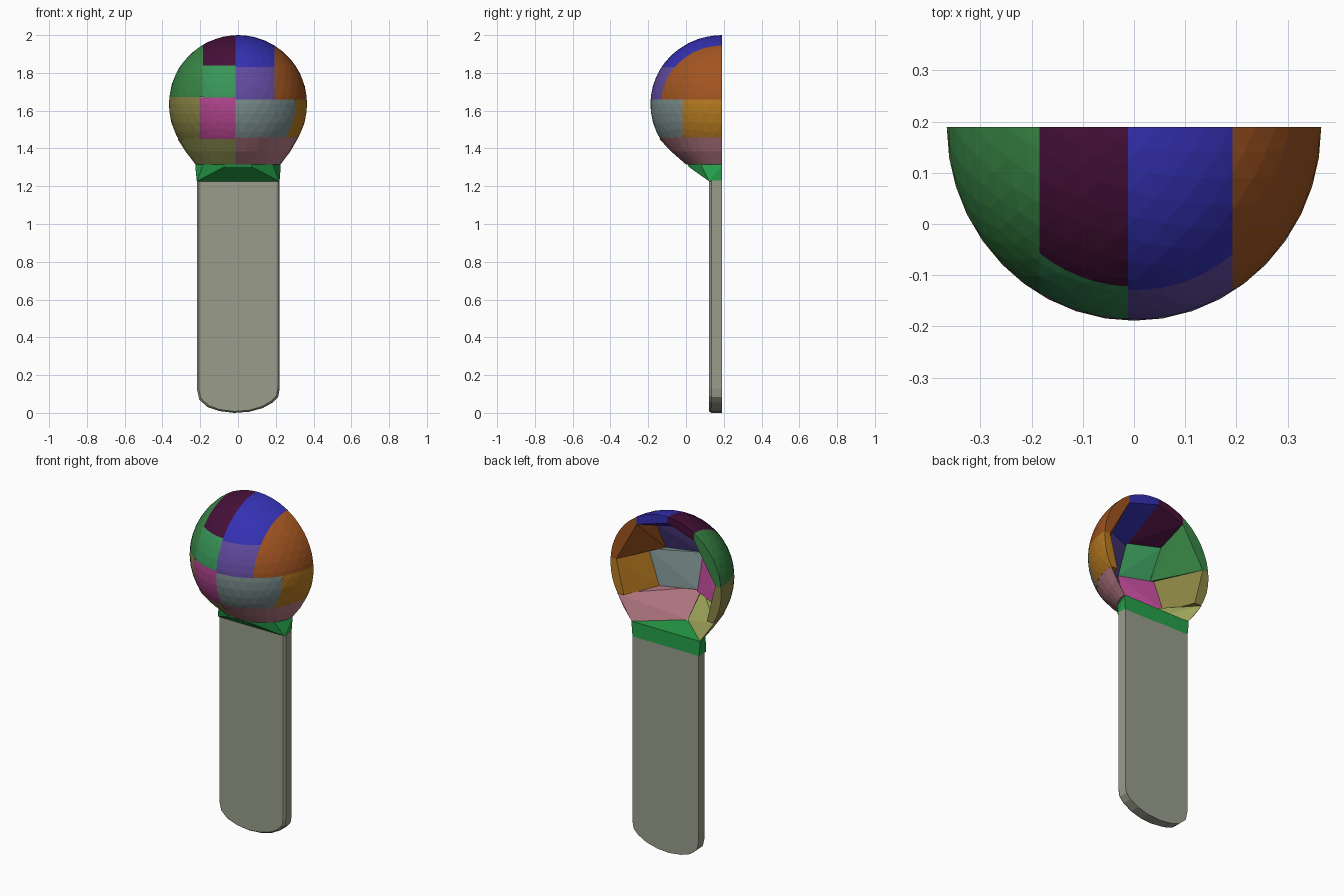
import bpy, bmesh, math
from mathutils import Vector

if "Cube" in bpy.data.objects:
    bpy.data.objects.remove(bpy.data.objects["Cube"])

CENTRE = Vector((0, 0.19, 1.635))
BACK = 0.19
RADII = Vector((0.366, 0.379, 0.365))


def finish(name, bm, colour=None):
    """Wrap the points in a flat-faced convex solid and make it an object."""
    pts = [v.co.copy() for v in bm.verts]
    bm.free()
    hull = bmesh.new()
    for p in pts:
        hull.verts.new(p)
    bmesh.ops.remove_doubles(hull, verts=hull.verts, dist=0.002)
    out = bmesh.ops.convex_hull(hull, input=hull.verts)
    junk = list({g for g in out["geom_interior"] + out["geom_unused"]
                 if isinstance(g, bmesh.types.BMVert)})
    bmesh.ops.delete(hull, geom=junk, context='VERTS')
    bmesh.ops.dissolve_limit(hull, angle_limit=math.radians(1),
                             verts=hull.verts, edges=hull.edges)
    bmesh.ops.recalc_face_normals(hull, faces=hull.faces)
    mesh = bpy.data.meshes.new(name)
    hull.to_mesh(mesh)
    hull.free()
    ob = bpy.data.objects.new(name, mesh)
    bpy.context.collection.objects.link(ob)
    if colour:
        mat = bpy.data.materials.new(name + "_paint")
        mat.diffuse_color = (*colour, 1)
        mat.use_nodes = True
        mat.node_tree.nodes["Principled BSDF"].inputs["Base Color"].default_value = mat.diffuse_color
        mesh.materials.append(mat)
    return ob


def shell_patch(name, colour, x0, x1, z0, z1, y0=-1, y1=BACK):
    """Cut one block out of the ball shell."""
    bm = bmesh.new()
    for scale in (1.0, 0.9):
        made = bmesh.ops.create_icosphere(bm, subdivisions=4, radius=1)["verts"]
        for v in made:
            v.co = CENTRE + v.co * RADII * scale
    for axis, lo, hi in ((0, x0, x1), (1, y0, y1), (2, z0, z1)):
        for limit, sign in ((lo, -1), (hi, 1)):
            co, no = Vector(), Vector()
            co[axis], no[axis] = limit, sign
            bmesh.ops.bisect_plane(bm, geom=bm.verts[:] + bm.edges[:] + bm.faces[:],
                                   plane_co=co, plane_no=no, clear_outer=True)
    finish(name, bm, colour)


def arc(bm, z, rx, ry, x0, x1, steps=18):
    """Half ring of points at height z, kept between x0 and x1."""
    a0 = math.acos(max(-1, min(1, x0 / rx)))
    a1 = math.acos(max(-1, min(1, x1 / rx)))
    for i in range(steps + 1):
        a = a0 + (a1 - a0) * i / steps
        bm.verts.new((rx * math.cos(a), BACK - ry * math.sin(a), z))


# ball blocks, row by row
MID = -0.012
shell_patch("top_block_left", (0.06, 0.005, 0.04), -0.185, MID, 1.84, 3)
shell_patch("top_block_right", (0.035, 0.03, 0.45), MID, 0.192, 1.83, 3)
shell_patch("upper_side_left", (0.04, 0.24, 0.06), -1, -0.185, 1.672, 3)
shell_patch("upper_front_left", (0.04, 0.30, 0.10), -0.185, MID, 1.67, 1.84)
shell_patch("upper_front_right", (0.12, 0.07, 0.35), MID, 0.192, 1.66, 1.83)
shell_patch("upper_side_right", (0.36, 0.09, 0.015), 0.192, 1, 1.66, 3)
shell_patch("middle_side_left", (0.26, 0.24, 0.06), -1, -0.203, 1.447, 1.672)
shell_patch("middle_front_left", (0.45, 0.06, 0.27), -0.203, MID, 1.45, 1.67)
shell_patch("middle_front_right", (0.20, 0.27, 0.27), MID, 1, 1.457, 1.66, -1, -0.018)
shell_patch("middle_side_right", (0.48, 0.20, 0.015), MID, 1, 1.457, 1.66, -0.018, BACK)

# tapering bottom blocks of the ball
for name, colour, x0, x1, top in (
        ("lower_block_left", (0.40, 0.43, 0.12), -1, MID, 1.449),
        ("lower_block_right", (0.48, 0.20, 0.24), MID, 1, 1.457)):
    bm = bmesh.new()
    for z, rx, ry in ((top, 0.319, 0.331), (1.385, 0.278, 0.27), (1.315, 0.225, 0.19)):
        arc(bm, z, rx, ry, x0, x1, 8)
    finish(name, bm, colour)

# collar narrowing from the ball to the flat handle
bm = bmesh.new()
arc(bm, 1.315, 0.226, 0.19, -1, 1, 5)
arc(bm, 1.303, 0.226, 0.185, -1, 1, 5)
for x in (-0.218, 0.22):
    for y in (0.122, BACK):
        bm.verts.new((x, y, 1.226))
finish("collar", bm, (0.02, 0.36, 0.07))

# flat handle with a rounded end
outline = [(-0.216, 1.23), (-0.216, 0.12), (-0.205, 0.07), (-0.16, 0.03), (-0.1, 0.01),
           (-0.02, 0.0), (0.06, 0.006), (0.13, 0.025), (0.185, 0.055), (0.213, 0.085),
           (0.221, 0.13), (0.221, 1.23)]
bm = bmesh.new()
for x, z in outline:
    bm.verts.new((x, BACK, z))
    bm.verts.new((x, 0.134, z))
    bm.verts.new((x * 0.96, 0.122, z if z > 1 else z + 0.008))
finish("handle", bm, (0.32, 0.34, 0.26))
